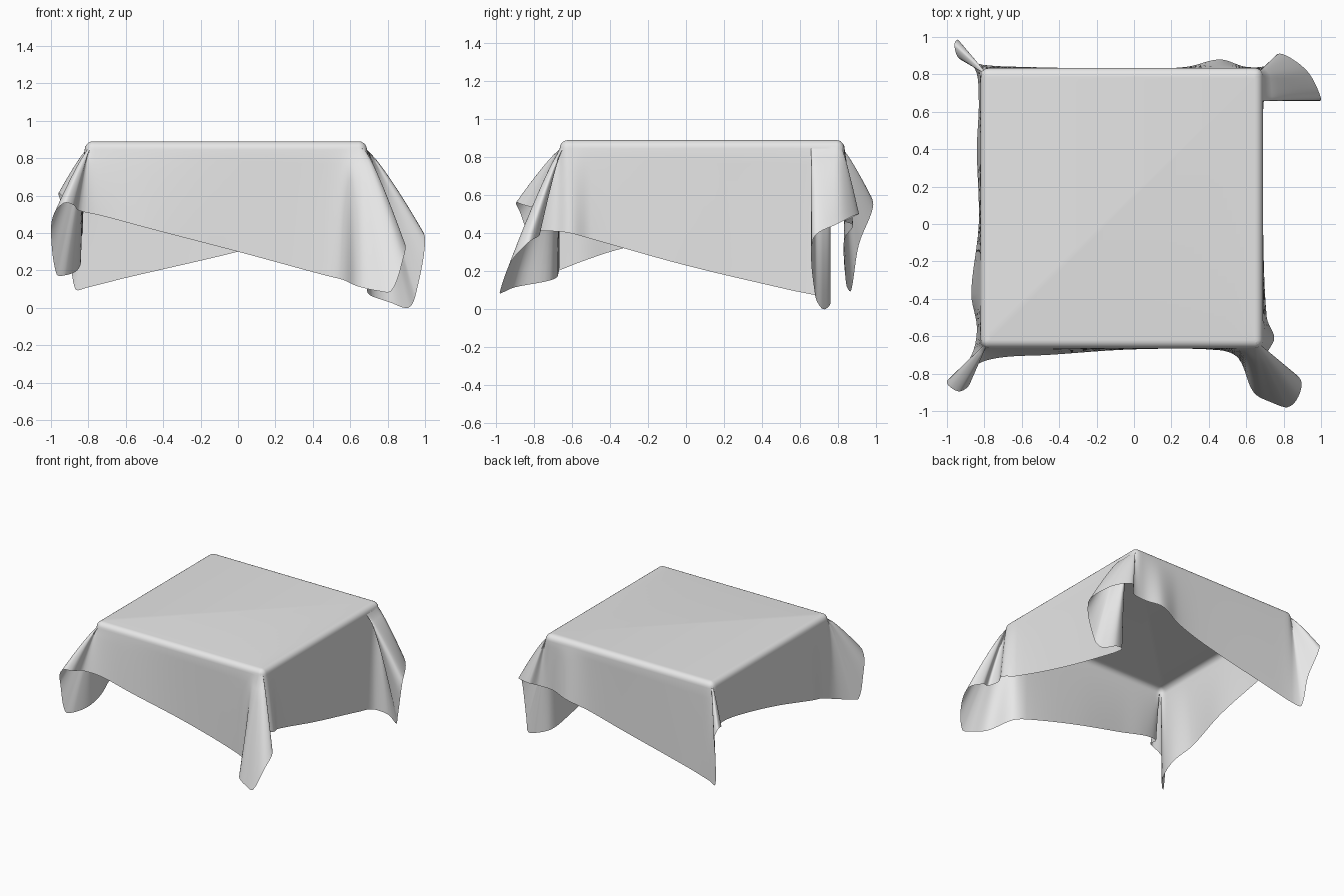
import bpy
import bmesh
from math import sin, cos, pi
from mathutils import Vector

if "Cube" in bpy.data.objects:
    bpy.data.objects.remove(bpy.data.objects["Cube"], do_unlink=True)

# Flat top of the draped cloth and the radius of its soft edge
LEFT, RIGHT, FRONT, BACK = -0.82, 0.69, -0.665, 0.835
TOP_HEIGHT, EDGE_RADIUS = 0.89, 0.045
SAMPLES, ARC_STEPS, HANG_STEPS = 6, 5, 9

# Hem of the hanging cloth, counterclockwise: each corner is a deep
# curling flap followed by a tucked fold and a shallow skirt
front_right_hem = [
    (0, -0.67, 0.3), (0.46, -0.675, 0.175), (0.56, -0.72, 0.15),
    (0.64, -0.9, 0.115), (0.75, -0.96, 0.09), (0.82, -0.98, 0.09),
    (0.88, -0.92, 0.25), (0.89, -0.83, 0.35), (0.8, -0.77, 0.39),
    (0.73, -0.79, 0.41), (0.71, -0.7, 0.41), (0.75, -0.61, 0.4),
    (0.71, -0.5, 0.37)]
back_right_hem = [
    (0.69, 0, 0.23), (0.69, 0.55, 0.1), (0.71, 0.71, 0.065),
    (0.81, 0.76, 0.03), (0.91, 0.72, 0), (0.95, 0.68, 0.07),
    (1, 0.67, 0.37), (0.94, 0.8, 0.45), (0.85, 0.88, 0.49),
    (0.77, 0.91, 0.5), (0.72, 0.85, 0.47), (0.6, 0.84, 0.46),
    (0.46, 0.88, 0.44), (0.28, 0.84, 0.38)]
back_left_hem = [
    (0, 0.83, 0.3), (-0.6, 0.84, 0.16), (-0.8, 0.85, 0.11),
    (-0.87, 0.87, 0.1), (-0.9, 0.91, 0.34), (-0.94, 0.985, 0.54),
    (-0.96, 0.96, 0.61), (-0.94, 0.89, 0.6), (-0.85, 0.83, 0.55),
    (-0.83, 0.66, 0.54), (-0.84, 0.4, 0.5)]
front_left_hem = [
    (-0.83, 0, 0.4), (-0.87, -0.37, 0.31), (-0.84, -0.55, 0.25),
    (-0.86, -0.68, 0.2), (-0.92, -0.78, 0.175), (-0.97, -0.82, 0.18),
    (-1, -0.84, 0.4), (-0.985, -0.87, 0.5), (-0.93, -0.895, 0.56),
    (-0.88, -0.86, 0.55), (-0.85, -0.76, 0.52), (-0.72, -0.715, 0.49),
    (-0.46, -0.7, 0.42)]


def smooth_loop(points, samples):
    """Closed smooth curve through the points, spaced by chord length."""
    points = [Vector(p) for p in points]
    count = len(points)
    lengths = [(points[(i + 1) % count] - points[i]).length for i in range(count)]
    tangents = [(points[(i + 1) % count] - points[i - 1]) / (lengths[i] + lengths[i - 1])
                for i in range(count)]
    curve = []
    for i in range(count):
        j = (i + 1) % count
        for s in range(samples):
            t = s / samples
            ease = t * t * (3 - 2 * t)
            leave = t * (1 - t) ** 2 * lengths[i]
            arrive = t * t * (t - 1) * lengths[i]
            curve.append(points[i].lerp(points[j], ease)
                         + tangents[i] * leave + tangents[j] * arrive)
    return curve


def clamp(value, low, high):
    return max(low, min(high, value))


def hanging_strip(hem):
    """Points from the flat top, over the soft edge and down to the hem."""
    start = Vector((clamp(hem.x, LEFT + EDGE_RADIUS, RIGHT - EDGE_RADIUS),
                    clamp(hem.y, FRONT + EDGE_RADIUS, BACK - EDGE_RADIUS),
                    TOP_HEIGHT))
    outward = Vector((hem.x - start.x, hem.y - start.y, 0)).normalized()
    strip = []
    for i in range(ARC_STEPS + 1):
        angle = pi / 2 * i / ARC_STEPS
        drop = Vector((0, 0, EDGE_RADIUS * (1 - cos(angle))))
        strip.append(start + outward * EDGE_RADIUS * sin(angle) - drop)
    edge = strip[-1]
    for i in range(1, HANG_STEPS + 1):
        t = i / HANG_STEPS
        point = edge.lerp(hem, t ** 0.85)      # flaps billow outward a little
        point.z = edge.z + (hem.z - edge.z) * t
        strip.append(point)
    return strip


# Cloth surface: hanging strips joined around, plus the flat top
hem_curve = smooth_loop(front_right_hem + back_right_hem
                        + back_left_hem + front_left_hem, SAMPLES)
bm = bmesh.new()
strips = [[bm.verts.new(p) for p in hanging_strip(hem)] for hem in hem_curve]
for k, strip in enumerate(strips):
    following = strips[(k + 1) % len(strips)]
    for i in range(len(strip) - 1):
        bm.faces.new((strip[i], strip[i + 1], following[i + 1], following[i]))
bmesh.ops.remove_doubles(bm, verts=bm.verts[:], dist=0.0005)
rim = [e for e in bm.edges if e.is_boundary
       and all(v.co.z > TOP_HEIGHT - 0.001 for v in e.verts)]
bmesh.ops.contextual_create(bm, geom=rim)
bmesh.ops.recalc_face_normals(bm, faces=bm.faces[:])
top = max(bm.faces, key=lambda f: f.calc_area())
if top.normal.z < 0:
    bmesh.ops.reverse_faces(bm, faces=bm.faces[:])

mesh = bpy.data.meshes.new("tablecloth")
bm.to_mesh(mesh)
bm.free()
tablecloth = bpy.data.objects.new("tablecloth", mesh)
bpy.context.collection.objects.link(tablecloth)

# Plain pale grey fabric
fabric = bpy.data.materials.new("pale_grey_fabric")
fabric.use_nodes = True
grey = (0.8, 0.8, 0.8, 1)
fabric.diffuse_color = grey
fabric.node_tree.nodes["Principled BSDF"].inputs["Base Color"].default_value = grey
mesh.materials.append(fabric)

bpy.context.view_layer.objects.active = tablecloth
tablecloth.select_set(True)
bpy.ops.object.shade_smooth_by_angle(angle=pi / 3)
